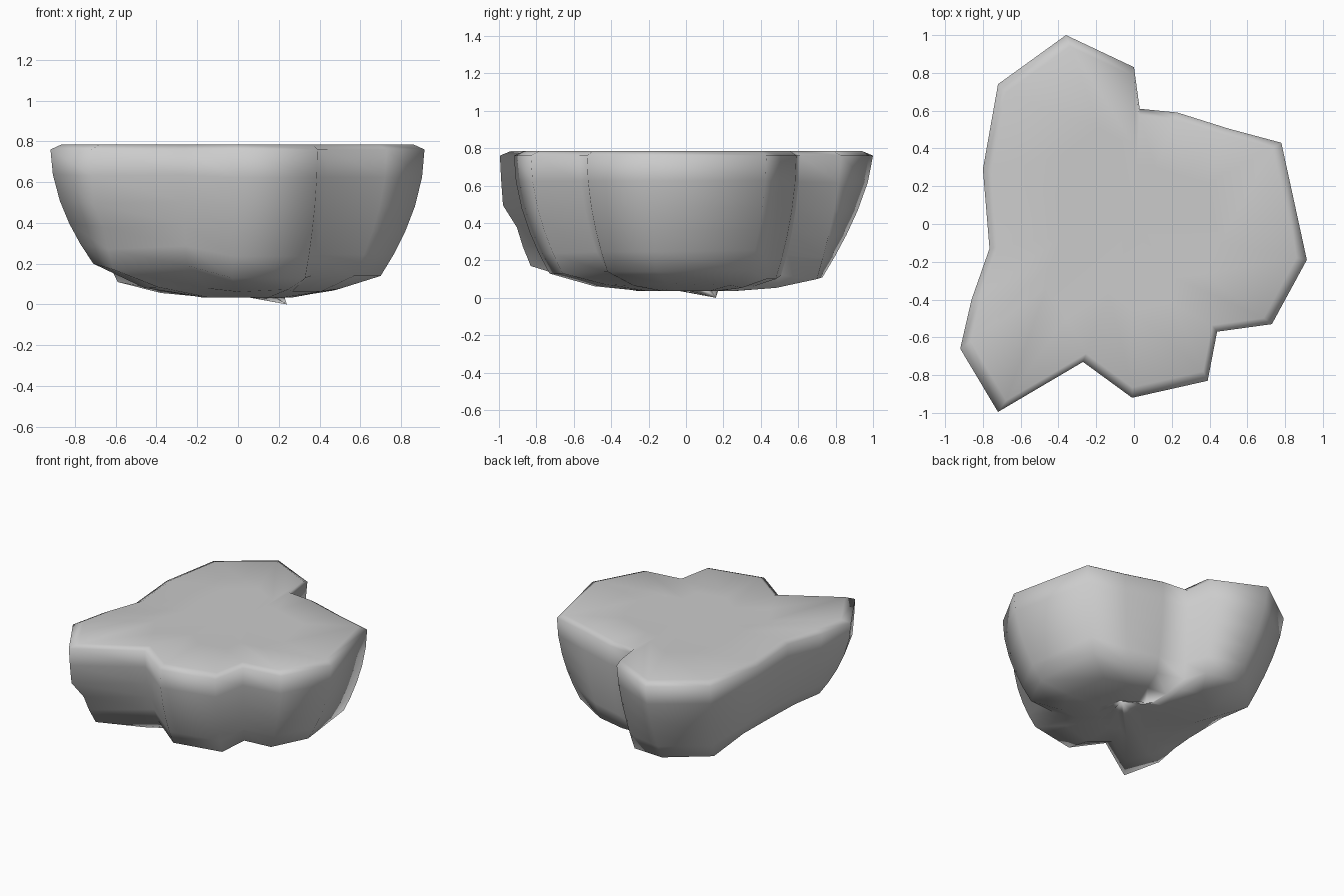
import bpy, bmesh
from mathutils import Vector

if "Cube" in bpy.data.objects:
    bpy.data.objects.remove(bpy.data.objects["Cube"])

# Rim corner (x, y) and matching foot of the wall (x, y, z), anticlockwise
COLUMNS = [
    (-.36, 1.0, -.31, .73, .11), (-.72, .74, -.59, .51, .11), (-.80, .29, -.62, .20, .17),
    (-.765, -.13, -.60, -.12, .15), (-.86, -.40, -.66, -.36, .19), (-.92, -.66, -.71, -.58, .20),
    (-.72, -.995, -.61, -.83, .17), (-.27, -.73, -.25, -.60, .19), (-.01, -.92, -.03, -.73, .13),
    (.39, -.83, .33, -.66, .13), (.44, -.57, .36, -.44, .14), (.73, -.53, .57, -.42, .14),
    (.915, -.19, .70, -.16, .14), (.78, .43, .65, .34, .15), (.50, .505, .42, .43, .10),
    (.23, .59, .20, .48, .10), (.03, .61, -.02, .51, .12), (0, .83, -.06, .70, .10),
]
RIM_Z = .76
tops = [Vector((c[0], c[1], RIM_Z)) for c in COLUMNS]
feet = [Vector(c[2:]) for c in COLUMNS]

bm = bmesh.new()


def ring(points):
    return [bm.verts.new(p) for p in points]


def bridge(a, b):
    n = len(a)
    for i in range(n):
        j = (i + 1) % n
        bm.faces.new((a[i], a[j], b[j], b[i]))


def cap(a, apex):
    v = bm.verts.new(apex)
    for i in range(len(a)):
        bm.faces.new((a[i], a[(i + 1) % len(a)], v))


rings = []
# Flat top with a thin rounded rim
rings.append(ring([(p.x * .5, p.y * .5, .78) for p in tops]))
rings.append(ring([(p.x * .94, p.y * .94, .785) for p in tops]))
# Walls that curve inward toward the foot
for t in (0, .22, .45, .65, .83, 1):
    pts = []
    for i, (a, b) in enumerate(zip(tops, feet)):
        k = t ** (1.5 if i in (0, 1, 17) else 1.9)
        if i == 6:                      # chipped overhang on the front left corner
            k = {0: 0, .22: .04, .45: .1, .65: .55, .83: .75, 1: 1}[t]
        p = a.lerp(b, k)
        p.z = a.z + (b.z - a.z) * t
        pts.append(p)
    rings.append(ring(pts))
# Rough shallow underside, with one low lump
for t, k in ((.32, .72), (.68, 1)):
    pts = []
    for i, b in enumerate(feet):
        p = b.lerp(Vector((.07, .02, b.z)), t)
        p.z = b.z + (.035 - b.z) * k + (.012 if i % 3 == 0 and t < .5 else 0)
        pts.append(p)
    rings.append(ring(pts))
rings.append(ring([p.co.lerp(Vector((.2, .12, .035)), .6) for p in rings[-1]]))
for a, b in zip(rings, rings[1:]):
    bridge(a, b)
cap(rings[0], (0, 0, .78))
cap(rings[-1], (.24, .16, 0))
bmesh.ops.recalc_face_normals(bm, faces=bm.faces)

mesh = bpy.data.meshes.new("rock_ledge")
bm.to_mesh(mesh)
bm.free()
rock = bpy.data.objects.new("rock_ledge", mesh)
bpy.context.collection.objects.link(rock)
bpy.context.view_layer.objects.active = rock
rock.select_set(True)
bpy.ops.object.shade_smooth_by_angle(angle=1.75)
